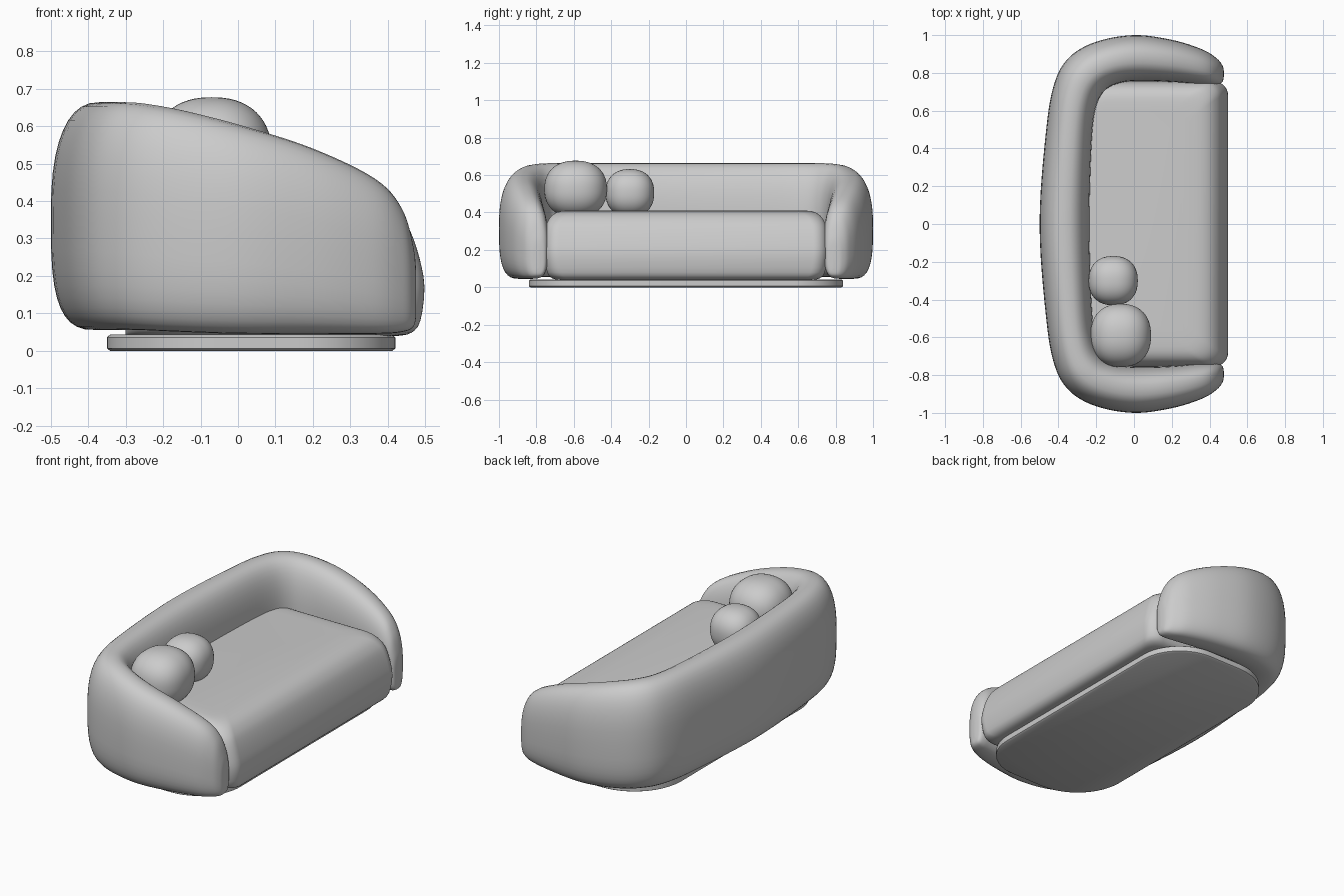
import bpy, bmesh, math
from mathutils import Vector

if "Cube" in bpy.data.objects:
    bpy.data.objects.remove(bpy.data.objects["Cube"])


def spow(v, e):
    return math.copysign(abs(v) ** e, v)


def loft(name, rings, angle=60):
    """Skin a list of equal-length point rings and cap both ends."""
    bm = bmesh.new()
    vr = [[bm.verts.new(p) for p in r] for r in rings]
    n = len(vr[0])
    for a, b in zip(vr, vr[1:]):
        for i in range(n):
            j = (i + 1) % n
            bm.faces.new((a[i], a[j], b[j], b[i]))
    bm.faces.new(vr[0])
    bm.faces.new(vr[-1])
    bmesh.ops.recalc_face_normals(bm, faces=bm.faces)
    return finish(name, bm, angle)


def finish(name, bm, angle=60):
    me = bpy.data.meshes.new(name)
    bm.to_mesh(me)
    bm.free()
    ob = bpy.data.objects.new(name, me)
    bpy.context.collection.objects.link(ob)
    bpy.ops.object.select_all(action='DESELECT')
    ob.select_set(True)
    bpy.context.view_layer.objects.active = ob
    bpy.ops.object.shade_smooth_by_angle(angle=math.radians(angle))
    return ob


def catmull(pts, steps):
    pts = [Vector(p) for p in pts]
    out = []
    for i in range(len(pts) - 1):
        p0, p1, p2 = pts[max(i - 1, 0)], pts[i], pts[i + 1]
        p3 = pts[min(i + 2, len(pts) - 1)]
        for k in range(steps):
            t = k / steps
            out.append(0.5 * (2 * p1 + (p2 - p0) * t
                              + (2 * p0 - 5 * p1 + 4 * p2 - p3) * t * t
                              + (3 * p1 - p0 - 3 * p2 + p3) * t ** 3))
    return out + [pts[-1]]


def rounded_rect(x0, x1, hy, r_back, r_front, z, seg=10):
    pts = []
    corners = [(x1, hy, r_front, 0), (x0, hy, r_back, 90),
               (x0, -hy, r_back, 180), (x1, -hy, r_front, 270)]
    for x, y, r, a0 in corners:
        cx, cy = x - math.copysign(r, x), y - math.copysign(r, y)
        for k in range(seg + 1):
            a = math.radians(a0 + 90 * k / seg)
            pts.append((cx + r * math.cos(a), cy + r * math.sin(a), z))
    return pts


# Wraparound back and arms: outer x, y, inner x, y, top, bottom (arm tip to middle)
half = [
    (.476, -.802, .476, -.783, .20, .10),
    (.470, -.835, .468, -.752, .275, .065),
    (.440, -.875, .435, -.738, .38, .05),
    (.360, -.925, .370, -.738, .46, .045),
    (.200, -.975, .200, -.752, .54, .045),
    (.000, -1.00, .030, -.757, .60, .045),
    (-.20, -.965, -.08, -.745, .64, .05),
    (-.34, -.885, -.16, -.700, .66, .055),
    (-.42, -.750, -.205, -.60, .664, .055),
    (-.465, -.50, -.225, -.40, .664, .055),
    (-.50, 0, -.235, 0, .664, .055),
]
stations = half + [(a, -b, c, -d, e, f) for a, b, c, d, e, f in half[-2::-1]]
# Vector of six values per station interpolated along the sweep
rings = []
for xo, yo, xi, yi, zt, zb in catmull(stations, 6):
    ring = []
    for k in range(40):
        t = 2 * math.pi * k / 40
        n = 2.45 if math.sin(t) >= 0 else 3.2
        u = 0.5 + 0.5 * spow(math.cos(t), 2 / n)
        v = 0.5 + 0.5 * spow(math.sin(t), 2 / n)
        ring.append((xi + (xo - xi) * u, yi + (yo - yi) * u, zb + (zt - zb) * v))
    rings.append(ring)
loft("wraparound_back", rings, 80)

# Seat: z, front x, half width
seat_levels = [(.04, .43, .68), (.048, .463, .715), (.08, .487, .742),
               (.17, .498, .755), (.25, .484, .755), (.32, .46, .75),
               (.36, .435, .735), (.39, .40, .71), (.407, .35, .67), (.412, .28, .60)]
loft("seat", [rounded_rect(-.30, fx, hy, .15, .075, z)
              for z, fx, hy in catmull(seat_levels, 3)])

# Plinth with softened edges
loft("base_plinth", [rounded_rect(-.35 + d, .42 - d, .84 - d, .30, .26, z, 16)
                     for z, d in ((0, .008), (.006, 0), (.036, 0), (.043, .008))], 40)


# Puffy ball cushions: slightly squared spheres
def cushion(name, centre, radii):
    bm = bmesh.new()
    bmesh.ops.create_cube(bm, size=2)
    bmesh.ops.subdivide_edges(bm, edges=bm.edges, cuts=15, use_grid_fill=True)
    for v in bm.verts:
        c = Vector([math.tan(q * math.pi / 4) for q in v.co])
        norm = sum(abs(q) ** 2.3 for q in c) ** (1 / 2.3)
        v.co = [o + r * q / norm for o, r, q in zip(centre, radii, c)]
    finish(name, bm)


cushion("large_cushion", (-.07, -.59, .525), (.16, .167, .152))
cushion("small_cushion", (-.11, -.30, .505), (.13, .13, .127))
